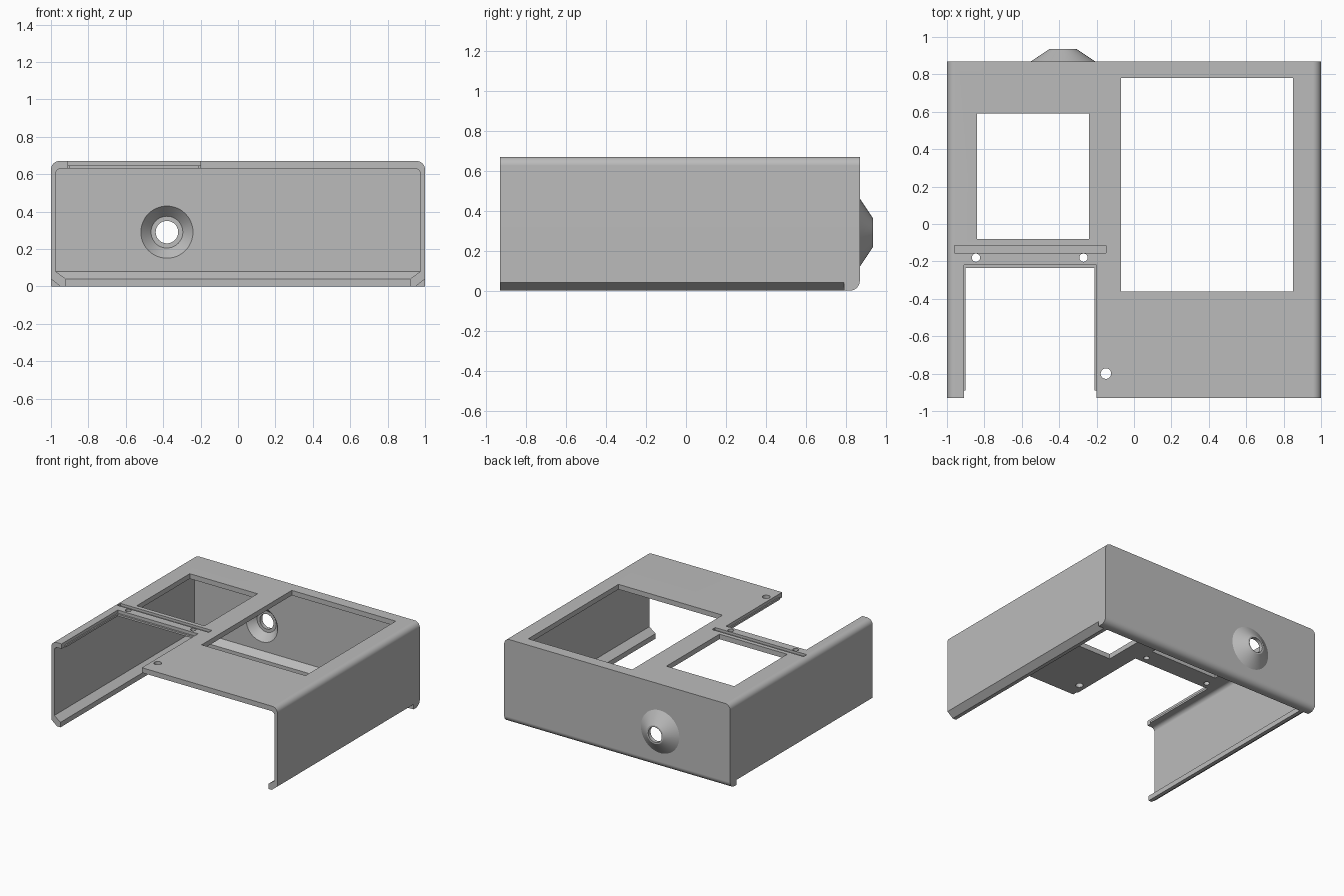
import bpy, bmesh, math
from mathutils import Matrix

if "Cube" in bpy.data.objects:
    bpy.data.objects.remove(bpy.data.objects["Cube"], do_unlink=True)

grey = bpy.data.materials.new("plain grey")
grey.use_nodes = True
colour = (0.5, 0.5, 0.5, 1)
grey.diffuse_color = colour
grey.node_tree.nodes["Principled BSDF"].inputs["Base Color"].default_value = colour


def finish(bm, name):
    bmesh.ops.recalc_face_normals(bm, faces=bm.faces)
    mesh = bpy.data.meshes.new(name)
    bm.to_mesh(mesh)
    bm.free()
    mesh.materials.append(grey)
    ob = bpy.data.objects.new(name, mesh)
    bpy.context.collection.objects.link(ob)
    return ob


def loft(name, rings):
    """Skin closed rings of equal length and cap both ends."""
    bm = bmesh.new()
    rows = [[bm.verts.new(p) for p in ring] for ring in rings]
    n = len(rows[0])
    for a, b in zip(rows, rows[1:]):
        for i in range(n):
            j = (i + 1) % n
            bm.faces.new((a[i], a[j], b[j], b[i]))
    bm.faces.new(rows[0])
    bm.faces.new(rows[-1])
    return finish(bm, name)


def rect(x0, x1, y0, y1, z):
    return [(x0, y0, z), (x1, y0, z), (x1, y1, z), (x0, y1, z)]


def box(name, x0, x1, y0, y1, z0, z1):
    return loft(name, [rect(x0, x1, y0, y1, z0), rect(x0, x1, y0, y1, z1)])


def cone(name, r0, r1, depth, matrix):
    bm = bmesh.new()
    bmesh.ops.create_cone(bm, cap_ends=True, segments=48, radius1=r0,
                          radius2=r1, depth=depth, matrix=matrix)
    return finish(bm, name)


def cone_y(name, r0, r1, y0, y1):
    turn = Matrix.Rotation(-math.pi / 2, 4, 'X')
    return cone(name, r0, r1, y1 - y0,
                Matrix.Translation((-0.38, (y0 + y1) / 2, 0.29)) @ turn)


def combine(body, tool, operation='DIFFERENCE'):
    mod = body.modifiers.new("join", 'BOOLEAN')
    mod.operation = operation
    mod.solver = 'EXACT'
    mod.object = tool
    bpy.context.view_layer.objects.active = body
    bpy.ops.object.modifier_apply(modifier=mod.name)
    bpy.data.objects.remove(tool, do_unlink=True)


def arc(radius, steps=8):
    for i in range(steps + 1):
        t = math.pi / 2 * i / steps
        yield radius * math.sin(t), radius * (1 - math.cos(t))


# Outer block: rounded lower back edge and rounded upper side edges
FRONT, BACK, TOP = -0.93, 0.87, 0.67
rings = [rect(-1, 1, FRONT, BACK - 0.05 + s, c) for s, c in arc(0.05)]
rings += [rect(c - 1, 1 - c, FRONT, BACK, TOP - 0.045 + s) for s, c in arc(0.045)]
cover = loft("cover", rings)

# Hollow, narrowing below into an inward lip
rings = [rect(-w, w, -1.1, y, z) for w, y, z in
         ((0.92, 0.79, -0.1), (0.92, 0.79, 0.04), (0.975, 0.845, 0.08))]
rings += [rect(c - 0.975, 0.975 - c, -1.1, 0.845, 0.6 + s) for s, c in arc(0.03)]
hollow = loft("hollow", rings)

# Outlet cone on the back, added before hollowing
combine(cover, cone_y("outlet", 0.178, 0.073, 0.865, 0.935), 'UNION')
combine(cover, hollow)
combine(cover, cone_y("funnel", 0.1485, 0.085, 0.835, 0.905))
combine(cover, cone_y("outlet_hole", 0.06, 0.06, 0.8, 1))

# Chamfers under both side walls
for s in (-1, 1):
    ends = [[(s * 1.05, y, 0.08), (s * 0.9, y, -0.04), (s * 1.05, y, -0.04)]
            for y in (-1.1, 0.79)]
    combine(cover, loft("chamfer", ends))

# Windows, shallow groove and stepped front notch in the top
for name, *size in (
        ("large_window", -0.07, 0.85, -0.36, 0.78, 0.55, 0.8),
        ("small_window", -0.84, -0.24, -0.08, 0.59, 0.55, 0.8),
        ("groove", -0.96, -0.15, -0.155, -0.115, 0.65, 0.8),
        ("notch", -0.91, -0.2, -1.1, -0.22, 0.645, 0.8),
        ("notch_lower", -0.9, -0.21, -1.1, -0.235, 0.55, 0.7),
        ("notch_mouth", -0.91, -0.2, -1.1, -0.89, 0.61, 0.7)):
    combine(cover, box(name, *size))

# Screw holes
for x, y, r in ((-0.845, -0.18, 0.022), (-0.27, -0.18, 0.022), (-0.15, -0.8, 0.028)):
    combine(cover, cone("screw_hole", r, r, 0.3, Matrix.Translation((x, y, 0.67))))

# Smooth rounds, crisp edges, flat panels
bpy.ops.object.select_all(action='DESELECT')
cover.select_set(True)
bpy.context.view_layer.objects.active = cover
bpy.ops.object.shade_smooth_by_angle(angle=math.radians(25))
weighted = cover.modifiers.new("flat panels", 'WEIGHTED_NORMAL')
weighted.keep_sharp = True
